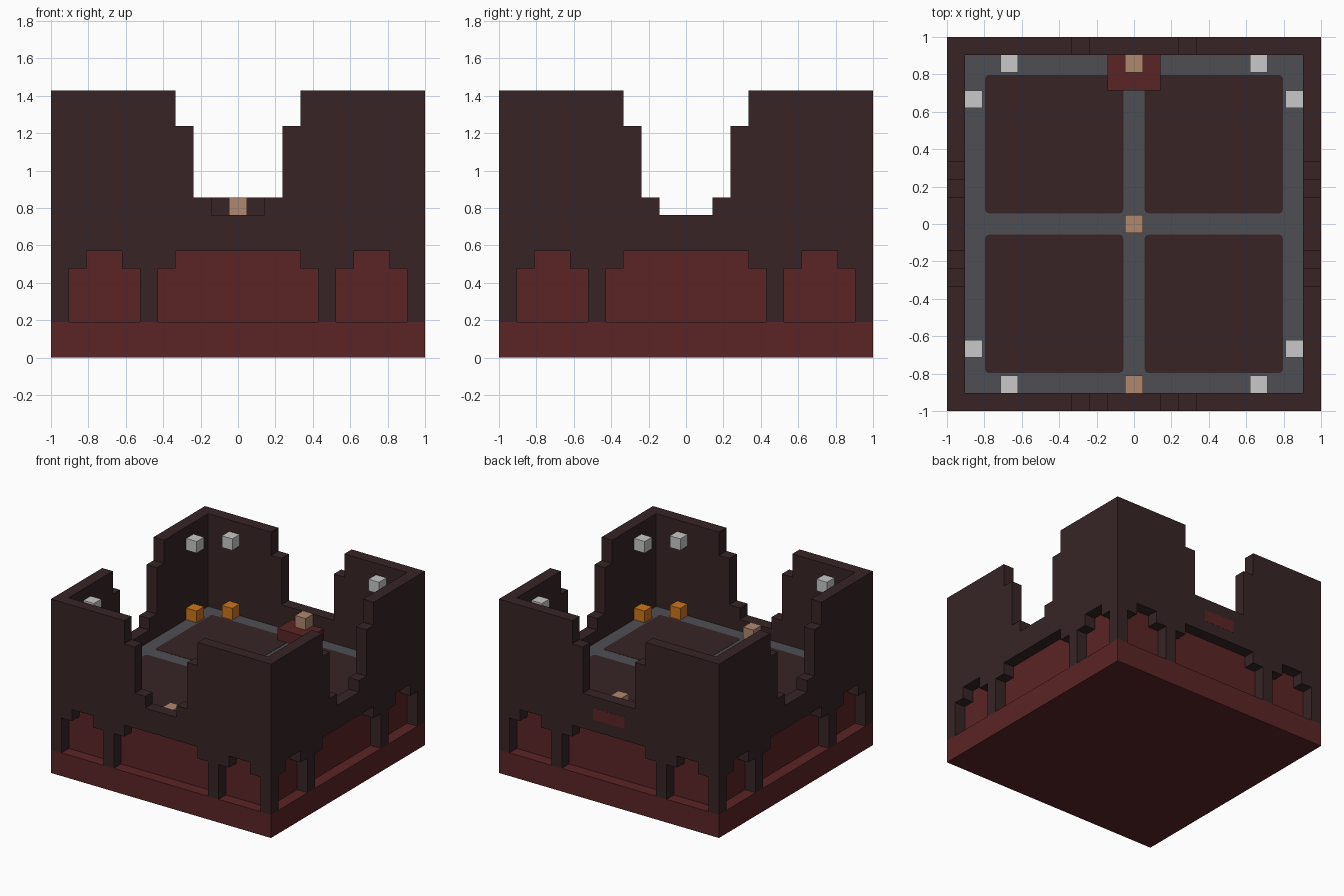
import bpy, bmesh, math
from mathutils import Matrix, Vector

U = 2 / 21  # one block of the build grid

old = bpy.data.objects.get("Cube")
if old:
    bpy.data.objects.remove(old, do_unlink=True)


def material(name, rgb):
    lin = [((c / 255 + 0.055) / 1.055) ** 2.4 for c in rgb] + [1.0]
    m = bpy.data.materials.new(name)
    m.use_nodes = True
    m.diffuse_color = lin
    m.node_tree.nodes["Principled BSDF"].inputs["Base Color"].default_value = lin
    return m


DARK = material("dark brick", (55, 36, 37))
RED = material("red brick", (91, 36, 37))
GREY = material("grey stone", (79, 79, 84))
WHITE = material("white lamp", (200, 200, 200))
ORANGE = material("orange lamp", (205, 118, 28))
CLAY = material("clay", (176, 136, 111))


def finish(name, bm, mat):
    bmesh.ops.recalc_face_normals(bm, faces=bm.faces)
    mesh = bpy.data.meshes.new(name)
    bm.to_mesh(mesh)
    bm.free()
    mesh.materials.append(mat)
    obj = bpy.data.objects.new(name, mesh)
    bpy.context.collection.objects.link(obj)
    return obj


def box(name, mat, centre, size):
    """Box given in grid blocks."""
    bm = bmesh.new()
    bmesh.ops.create_cube(bm, size=1)
    bmesh.ops.scale(bm, vec=Vector(size) * U, verts=bm.verts)
    bmesh.ops.translate(bm, vec=Vector(centre) * U, verts=bm.verts)
    return finish(name, bm, mat)


def wall(name, half, turn, deep_notch):
    """Stepped wall with arched niches below, extruded one block thick."""
    notch = [(1.5, 8), (1.5, 9)] if deep_notch else []
    upper = notch + [(2.5, 9), (2.5, 13), (3.5, 13), (3.5, 15), (half, 15)]
    corner = [(half, 2), (9.5, 2)] if half > 9.5 else []
    lower = corner + [(9.5, 5), (8.5, 5), (8.5, 6), (6.5, 6), (6.5, 5), (5.5, 5),
                      (5.5, 2), (4.5, 2), (4.5, 5), (3.5, 5), (3.5, 6)]
    side = upper + lower
    outline = side + [(-x, z) for x, z in reversed(side)]
    bm = bmesh.new()
    face = bm.faces.new([bm.verts.new((x * U, -10.5 * U, z * U)) for x, z in outline])
    ext = bmesh.ops.extrude_face_region(bm, geom=[face])
    verts = [v for v in ext["geom"] if isinstance(v, bmesh.types.BMVert)]
    bmesh.ops.translate(bm, vec=(0, U, 0), verts=verts)
    bmesh.ops.rotate(bm, cent=(0, 0, 0), verts=bm.verts,
                     matrix=Matrix.Rotation(math.radians(turn), 3, "Z"))
    return finish(name, bm, DARK)


# Base, inner core and floor
box("base", RED, (0, 0, 1), (21, 21, 2))
box("core", RED, (0, 0, 4), (19, 19, 4))
box("floor", GREY, (0, 0, 6.5), (19, 19, 1))

# Outer walls
wall("front_wall", 10.5, 0, True)
wall("right_wall", 9.5, -90, True)
wall("back_wall", 10.5, 180, False)
wall("left_wall", 9.5, 90, True)

# Dark floor panels with rounded corners, leaving grey paths between
for sx in (-1, 1):
    for sy in (-1, 1):
        panel = box("floor_panel", DARK, (sx * 4.48, sy * 4.48, 7), (7.76, 7.76, 0.04))
        bm = bmesh.new()
        bm.from_mesh(panel.data)
        upright = [e for e in bm.edges if abs(e.verts[0].co.z - e.verts[1].co.z) > 0.001]
        bmesh.ops.bevel(bm, geom=upright, offset=0.02, segments=3, profile=0.5, affect="EDGES")
        bm.to_mesh(panel.data)
        bm.free()

# Red platform reaching through the back wall
box("platform", RED, (0, 9.005, 7.5), (3, 3.01, 1))

# Clay blocks along the middle path
box("front_clay_block", CLAY, (0, -9, 7.5), (1, 1, 1))
box("middle_clay_block", CLAY, (0, 0, 7.5), (1, 1, 1))
box("back_clay_block", CLAY, (0, 9, 8.5), (1, 1, 1))

# Lamps beside each corner: orange on the floor, white high on the walls
for sx in (-1, 1):
    for sy in (-1, 1):
        for x, y in ((7, 9), (9, 7)):
            box("floor_lamp", ORANGE, (sx * x, sy * y, 7.5), (1, 1, 1))
            box("wall_lamp", WHITE, (sx * x, sy * y, 13.5), (1, 1, 1))
